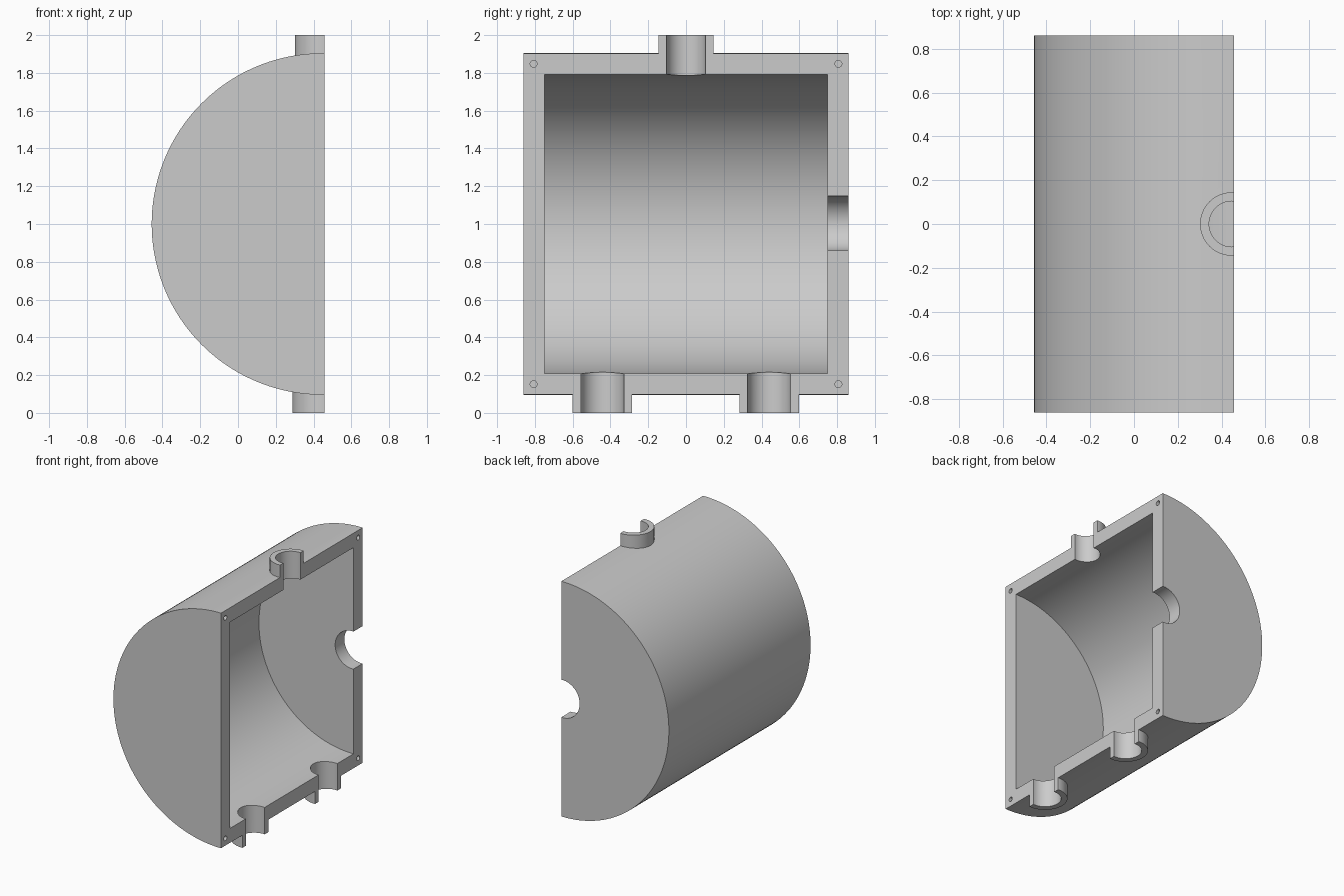
import bpy
import math
from mathutils import Vector

cube = bpy.data.objects.get("Cube")
if cube:
    bpy.data.objects.remove(cube, do_unlink=True)

AXIS_X, MID_Z = 0.447, 1.0      # shared axis of the drum and pipes
FACE_X = 0.458                  # flat parting face
OUTER_R, INNER_R = 0.904, 0.793
HALF_LEN, INNER_HALF = 0.861, 0.749

grey = bpy.data.materials.new("plain_grey")
grey.use_nodes = True
colour = (0.6, 0.6, 0.6, 1)
grey.diffuse_color = colour
grey.node_tree.nodes["Principled BSDF"].inputs["Base Color"].default_value = colour


def cylinder(name, start, end, radius, sides=64):
    """Cylinder running between two points."""
    start, end = Vector(start), Vector(end)
    span = end - start
    bpy.ops.mesh.primitive_cylinder_add(
        vertices=sides, radius=radius, depth=span.length,
        location=(start + end) / 2,
        rotation=span.to_track_quat('Z', 'Y').to_euler())
    obj = bpy.context.object
    obj.name = name
    obj.data.materials.append(grey)
    return obj


def combine(target, tool, operation):
    """Apply a boolean and discard the tool."""
    mod = target.modifiers.new(operation, 'BOOLEAN')
    mod.operation, mod.solver, mod.object = operation, 'EXACT', tool
    bpy.context.view_layer.objects.active = target
    bpy.ops.object.modifier_apply(modifier=mod.name)
    bpy.data.objects.remove(tool, do_unlink=True)


# Drum body
shell = cylinder("half_drum_shell", (AXIS_X, -HALF_LEN, MID_Z),
                 (AXIS_X, HALF_LEN, MID_Z), OUTER_R, 160)

# Pipe stubs: y position, direction, outer radius, bore radius
pipes = [(0, 1, 0.145, 0.104), (-0.443, -1, 0.158, 0.114), (0.44, -1, 0.158, 0.114)]
for y, side, outer, bore in pipes:
    stub = cylinder("pipe_stub", (AXIS_X, y, MID_Z + side * 0.85),
                    (AXIS_X, y, MID_Z + side), outer)
    combine(shell, stub, 'UNION')

# Hollow chamber
chamber = cylinder("chamber", (AXIS_X, -INNER_HALF, MID_Z),
                   (AXIS_X, INNER_HALF, MID_Z), INNER_R, 160)
combine(shell, chamber, 'DIFFERENCE')

# Pipe bores
for y, side, outer, bore in pipes:
    cutter = cylinder("bore", (AXIS_X, y, MID_Z + side * 0.65),
                      (AXIS_X, y, MID_Z + side * 1.1), bore)
    combine(shell, cutter, 'DIFFERENCE')

# Opening in the back end wall
opening = cylinder("end_opening", (AXIS_X, 0.65, 1.003), (AXIS_X, 0.95, 1.003), 0.145)
combine(shell, opening, 'DIFFERENCE')

# Cut the drum down to one half
bpy.ops.mesh.primitive_cube_add(size=3, location=(FACE_X + 1.5, 0, MID_Z))
combine(shell, bpy.context.object, 'DIFFERENCE')

# Screw holes in the four corners of the parting face
for y in (-0.807, 0.807):
    for z in (MID_Z - 0.848, MID_Z + 0.848):
        hole = cylinder("screw_hole", (FACE_X - 0.24, y, z), (FACE_X + 0.1, y, z), 0.018, 24)
        combine(shell, hole, 'DIFFERENCE')

# Smooth curved walls with crisp rims
bpy.ops.object.select_all(action='DESELECT')
shell.select_set(True)
bpy.context.view_layer.objects.active = shell
bpy.ops.object.shade_smooth_by_angle(angle=math.radians(30))
